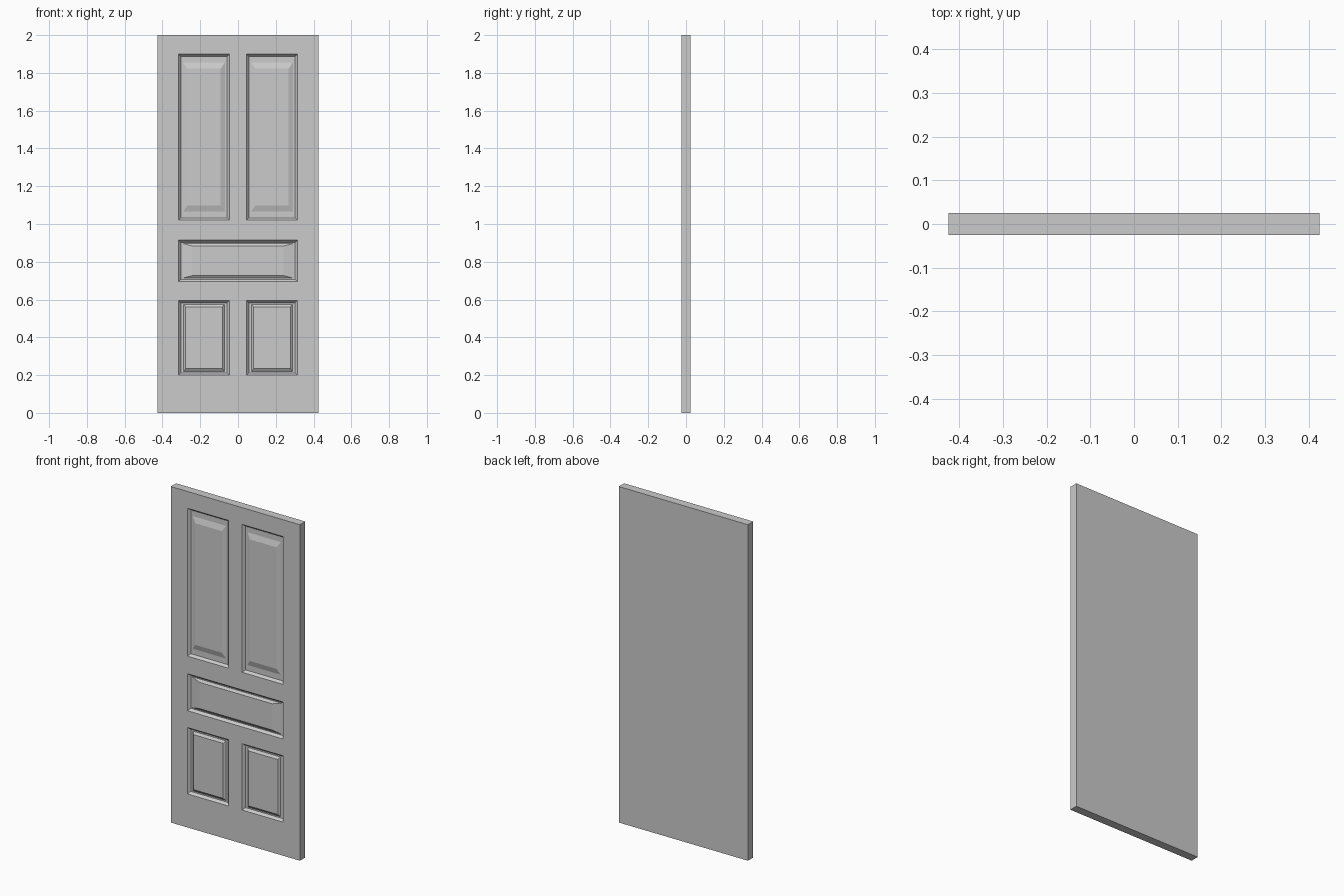
import bpy
import bmesh
from mathutils import Vector

cube = bpy.data.objects.get("Cube")
if cube:
    bpy.data.objects.remove(cube, do_unlink=True)

WIDTH, DEPTH, HEIGHT = 0.85, 0.05, 2.0
FRONT = -DEPTH / 2
LIP, GROOVE, FIELD = 0.012, 0.014, 0.004   # moulding width, floor depth, raised field depth

# Slab whose front is cut along the panel outlines
bm = bmesh.new()
bmesh.ops.create_cube(bm, size=1)
bmesh.ops.scale(bm, vec=(WIDTH, DEPTH, HEIGHT), verts=bm.verts)
bmesh.ops.translate(bm, vec=(0, 0, HEIGHT / 2), verts=bm.verts)


def cut(axis, value):
    point = Vector((0, 0, 0))
    point[axis] = value
    normal = Vector((0, 0, 0))
    normal[axis] = 1
    geom = bm.verts[:] + bm.edges[:] + bm.faces[:]
    bmesh.ops.bisect_plane(bm, geom=geom, plane_co=point, plane_no=normal)


for x in (-0.315, -0.045, 0.045, 0.315):
    cut(0, x)
for z in (0.2, 0.595, 0.695, 0.915, 1.02, 1.9):
    cut(2, z)


def front_faces(x0, x1, z0, z1):
    found = []
    for f in bm.faces:
        c = f.calc_center_median()
        if abs(c.y - FRONT) < 1e-5 and x0 < c.x < x1 and z0 < c.z < z1:
            found.append(f)
    return found


def ring(face, outline, margin_x, margin_z, depth):
    """Extrude a panel face to a smaller rectangle at the given depth."""
    x0, x1, z0, z1 = outline
    mid_x, mid_z = (x0 + x1) / 2, (z0 + z1) / 2
    new = bmesh.ops.extrude_discrete_faces(bm, faces=[face])["faces"][0]
    for v in new.verts:
        v.co.x = x0 + margin_x if v.co.x < mid_x else x1 - margin_x
        v.co.z = z0 + margin_z if v.co.z < mid_z else z1 - margin_z
        v.co.y = FRONT + depth
    return new


# Panels: outline, groove margins, raised field margins
panels = [((-0.315, 0.315, 0.695, 0.915), (0.02, 0.018), (0.075, 0.032))]
for x0, x1 in ((-0.315, -0.045), (0.045, 0.315)):
    panels.append(((x0, x1, 1.02, 1.9), (0.025, 0.045), (0.047, 0.078)))
    panels.append(((x0, x1, 0.2, 0.595), (0.027, 0.02), (0.038, 0.034)))

for outline, groove, field in panels:
    faces = front_faces(*outline)
    face = bmesh.utils.face_join(faces) if len(faces) > 1 else faces[0]
    # Keep only the four corners of the merged lock-rail panel
    extra = [v for v in face.verts
             if min(abs(v.co.x - outline[0]), abs(v.co.x - outline[1])) > 1e-4]
    center = face.calc_center_median()
    for v in extra:
        for e in list(v.link_edges):
            if e.is_valid and abs(e.verts[0].co.x - e.verts[1].co.x) < 1e-5:
                bmesh.ops.dissolve_edges(bm, edges=[e], use_verts=False)
    if extra:
        bmesh.ops.dissolve_verts(bm, verts=[v for v in extra if v.is_valid])
        face = min(front_faces(*outline),
                   key=lambda f: (f.calc_center_median() - center).length)
    face = ring(face, outline, LIP, LIP, GROOVE)
    face = ring(face, outline, *groove, GROOVE)
    ring(face, outline, *field, FIELD)

bmesh.ops.recalc_face_normals(bm, faces=bm.faces)
mesh = bpy.data.meshes.new("door_leaf")
bm.to_mesh(mesh)
bm.free()
door = bpy.data.objects.new("door_leaf", mesh)
bpy.context.collection.objects.link(door)
